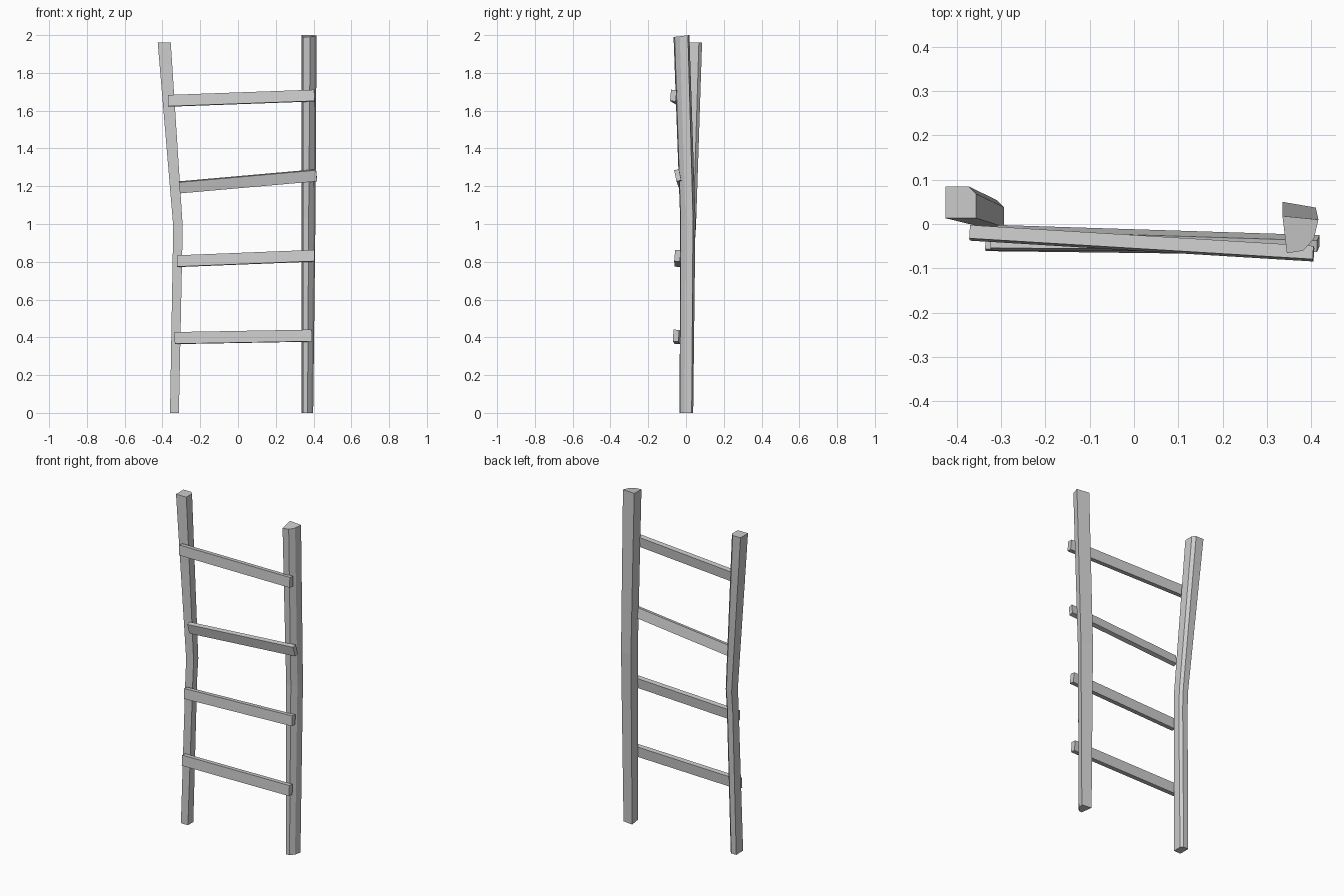
import bpy, bmesh
from math import sin, cos, radians
from mathutils import Vector

if "Cube" in bpy.data.objects:
    bpy.data.objects.remove(bpy.data.objects["Cube"])


def loft(name, rings):
    """Skin matching rings of points and cap both ends with flat faces."""
    bm = bmesh.new()
    loops = [[bm.verts.new(p) for p in ring] for ring in rings]
    n = len(loops[0])
    for a, b in zip(loops, loops[1:]):
        for i in range(n):
            j = (i + 1) % n
            bm.faces.new((a[i], a[j], b[j], b[i]))
    bm.faces.new(loops[0][::-1])
    bm.faces.new(loops[-1])
    bmesh.ops.recalc_face_normals(bm, faces=bm.faces)
    mesh = bpy.data.meshes.new(name)
    bm.to_mesh(mesh)
    bm.free()
    obj = bpy.data.objects.new(name, mesh)
    bpy.context.collection.objects.link(obj)
    return obj


def left_section(x0, x1, y0, y1, z, cham):
    """Squared post section with its inner back corner trimmed."""
    return [(x0, y0, z), (x1, y0, z), (x1, y1 - cham, z),
            (x1 - cham, y1, z), (x0, y1, z)]


# Left rail: crooked post, bent outward and back above the middle
loft("left_rail", [
    left_section(-0.36, -0.313, -0.033, 0.033, 0.0, 0.014),
    left_section(-0.345, -0.295, -0.012, 0.045, 0.87, 0.015),
    left_section(-0.343, -0.293, -0.007, 0.053, 0.99, 0.015),
    left_section(-0.425, -0.356, 0.013, 0.085, 1.96, 0.017),
])

# Right rail: five sided post, split flat at the back, leaning forward at the top
right_sections = [
    (0.0, [(0.335, 0.038), (0.345, -0.034), (0.368, -0.032), (0.388, -0.008), (0.398, 0.030)]),
    (1.03, [(0.335, 0.050), (0.345, -0.031), (0.374, -0.028), (0.400, -0.002), (0.410, 0.037)]),
    (1.99, [(0.335, 0.018), (0.345, -0.066), (0.382, -0.060), (0.406, -0.033), (0.416, 0.010)]),
]
rings = []
for z, pts in right_sections:
    tilt = 0.12
    rings.append([(x, y, z + max(0, tilt * (y + 0.066)) if z > 1.5 else z) for x, y in pts])
loft("right_rail", rings)


def rung(name, left, right, roll, height=0.062, depth=0.03):
    """Plank between two end centres; positive roll leans the top forward."""
    a, b = Vector(left), Vector(right)
    d = (b - a).normalized()
    side = d.cross(Vector((0, 0, 1))).normalized()
    up = side.cross(d)
    r = radians(roll)
    u = (up * cos(r) + side * sin(r)) * height / 2
    s = (side * cos(r) - up * sin(r)) * depth / 2
    loft(name, [[c + u + s, c - u + s, c - u - s, c + u - s] for c in (a, b)])


# Rungs: crooked planks fixed to the front of the rails, bottom to top
rung("rung_1", (-0.335, -0.044, 0.396), (0.391, -0.053, 0.409), -4)
rung("rung_2", (-0.323, -0.042, 0.803), (0.405, -0.045, 0.832), -5, 0.06)
rung("rung_3", (-0.310, -0.021, 1.194), (0.416, -0.044, 1.258), 12, 0.06, 0.026)
rung("rung_4", (-0.370, -0.020, 1.652), (0.405, -0.067, 1.680), -5, 0.06)
